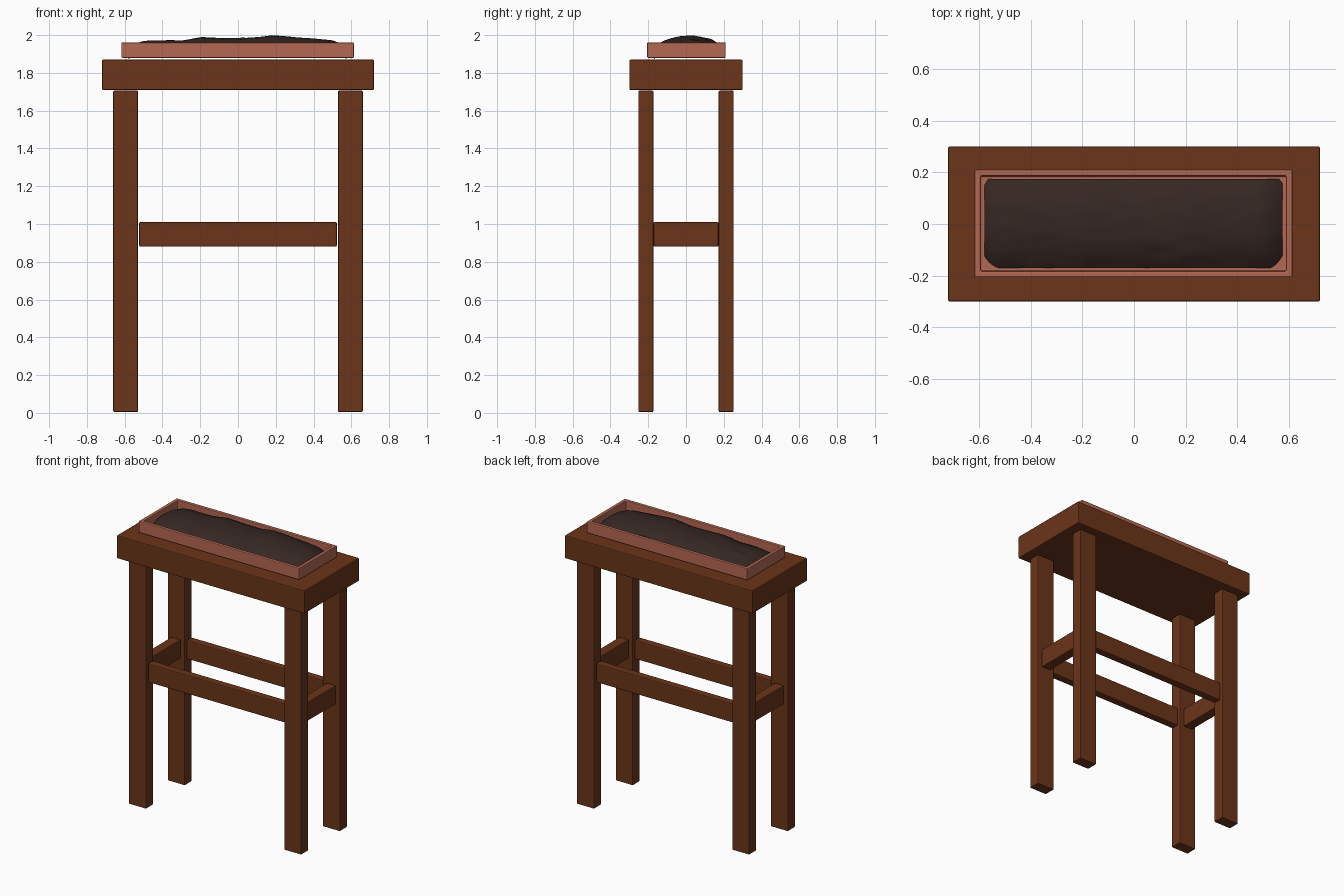
import bpy, bmesh, math
from mathutils import noise, Vector

if "Cube" in bpy.data.objects:
    bpy.data.objects.remove(bpy.data.objects["Cube"])


def material(name, color):
    m = bpy.data.materials.new(name)
    m.diffuse_color = (*color, 1)
    m.use_nodes = True
    m.node_tree.nodes["Principled BSDF"].inputs["Base Color"].default_value = m.diffuse_color
    return m


wood = material("dark wood", (0.145, 0.035, 0.010))
clay = material("terracotta", (0.46, 0.14, 0.085))
earth = material("soil", (0.036, 0.020, 0.017))


def finish(name, bm, mat, bevel=0.0):
    mesh = bpy.data.meshes.new(name)
    bm.to_mesh(mesh)
    bm.free()
    mesh.materials.append(mat)
    ob = bpy.data.objects.new(name, mesh)
    bpy.context.collection.objects.link(ob)
    if bevel:
        mod = ob.modifiers.new("bevel", 'BEVEL')
        mod.width, mod.segments = bevel, 2
    return ob


def add_box(bm, lo, hi):
    r = bmesh.ops.create_cube(bm, size=1)
    for v in r["verts"]:
        v.co = Vector([(a + b) / 2 + c * (b - a) for a, b, c in zip(lo, hi, v.co)])
    return r["verts"]


def box(name, lo, hi, mat=wood, bevel=0.006):
    bm = bmesh.new()
    add_box(bm, lo, hi)
    return finish(name, bm, mat, bevel)


# Table top
box("table_top", (-0.72, -0.30, 1.71), (0.72, 0.30, 1.87))

# Legs
for sx, xn in ((-1, "left"), (1, "right")):
    for sy, yn in ((-1, "front"), (1, "back")):
        cx, cy = 0.595 * sx, 0.2125 * sy
        box(f"{yn}_{xn}_leg", (cx - 0.066, cy - 0.04, 0.005), (cx + 0.066, cy + 0.04, 1.706))

# Stretcher rails
for s, n in ((-1, "front"), (1, "back")):
    box(f"{n}_rail", (-0.523, s * 0.2125 - 0.027, 0.88), (0.523, s * 0.2125 + 0.027, 1.01))
for s, n in ((-1, "left"), (1, "right")):
    box(f"{n}_rail", (s * 0.595 - 0.035, -0.172, 0.88), (s * 0.595 + 0.035, 0.172, 1.01))

# Planter tray: box with inset, sunken top
bm = bmesh.new()
add_box(bm, (-0.617, -0.206, 1.88), (0.613, 0.210, 1.961))
top = max(bm.faces, key=lambda f: f.calc_center_median().z)
bmesh.ops.inset_region(bm, faces=[top], thickness=0.034)
r = bmesh.ops.extrude_face_region(bm, geom=[top])
bmesh.ops.translate(bm, vec=(0, 0, -0.06), verts=[g for g in r["geom"] if isinstance(g, bmesh.types.BMVert)])
bmesh.ops.delete(bm, geom=[top], context='FACES')
finish("planter_tray", bm, clay, 0.005)

# Soil: lumpy mound that sinks below the rim at its edges
ridge = [(-0.58, 1.958), (-0.5, 1.971), (-0.3, 1.972), (-0.2, 1.989), (-0.05, 1.984),
         (0.05, 1.984), (0.18, 1.998), (0.28, 1.991), (0.4, 1.981), (0.5, 1.974), (0.58, 1.955)]


def ridge_height(x):
    for (x0, z0), (x1, z1) in zip(ridge, ridge[1:]):
        if x <= x1:
            return z0 + (z1 - z0) * (x - x0) / (x1 - x0)
    return ridge[-1][1]


bm = bmesh.new()
bmesh.ops.create_grid(bm, x_segments=72, y_segments=24, size=1)
for v in bm.verts:
    u, w = v.co.x, v.co.y
    x, y = u * 0.577 - 0.002, w * 0.172 + 0.002
    fall = 0.05 * abs(w - 0.08) ** 2.2 + 0.025 * abs(u) ** 16
    lump = 0.004 * noise.noise(Vector((x * 9, y * 22, 3)))
    v.co = (x, y, min(2.0, ridge_height(x) - fall + lump))
# Skirt down into the tray
edges = [e for e in bm.edges if e.is_boundary]
r = bmesh.ops.extrude_edge_only(bm, edges=edges)
for g in r["geom"]:
    if isinstance(g, bmesh.types.BMVert):
        g.co.z = 1.905
bmesh.ops.recalc_face_normals(bm, faces=bm.faces[:])
soil = finish("soil", bm, earth)
for o in bpy.context.selected_objects:
    o.select_set(False)
soil.select_set(True)
bpy.context.view_layer.objects.active = soil
bpy.ops.object.shade_smooth_by_angle(angle=math.radians(40))
